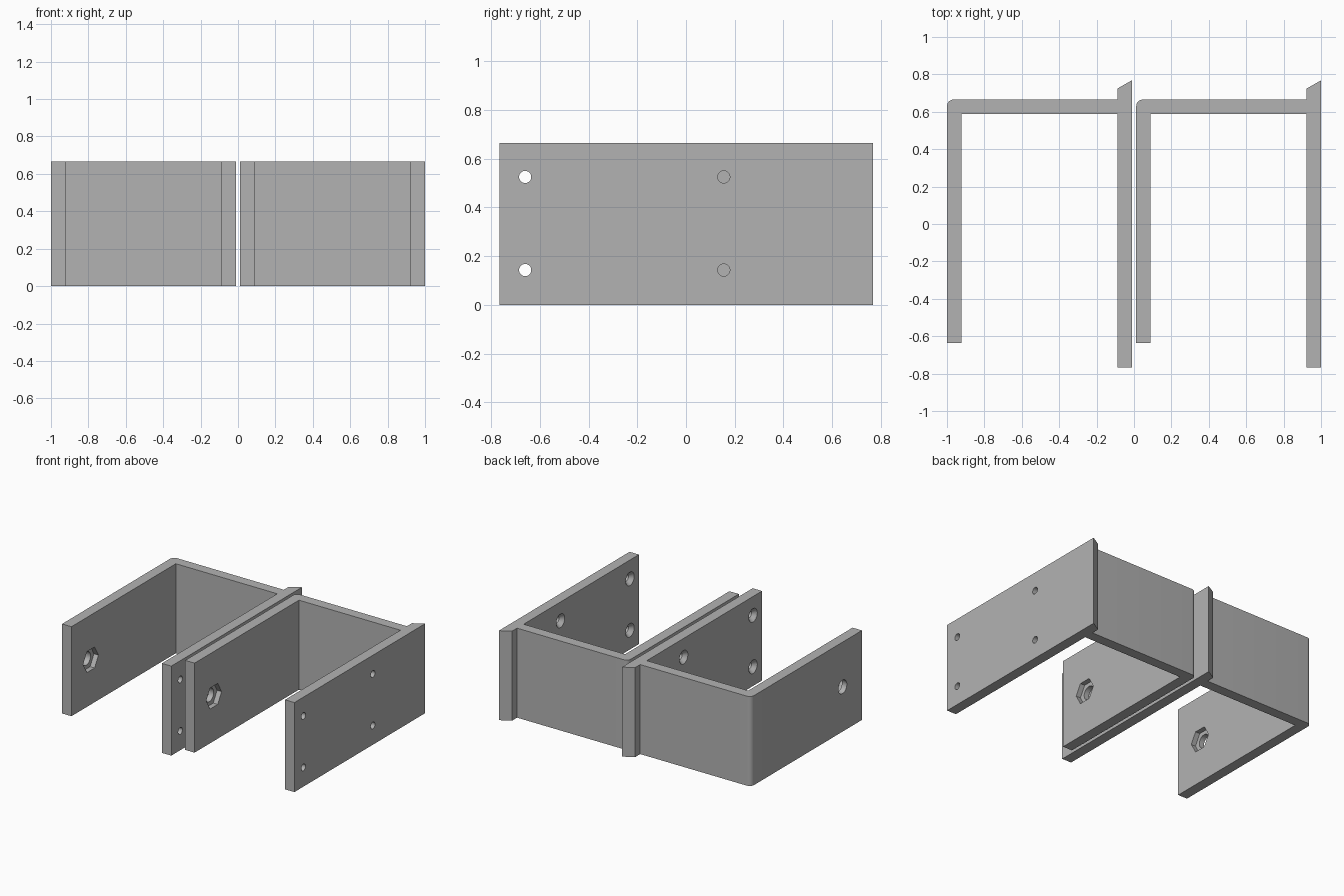
import bpy, bmesh, math
from mathutils import Matrix

if "Cube" in bpy.data.objects:
    bpy.data.objects.remove(bpy.data.objects["Cube"])

H = 0.665           # height of the brackets
STEP = 1.012        # spacing between the two brackets
XL, XR, T = -1.0, -0.012, 0.077   # outer faces and wall thickness

grey = bpy.data.materials.new("plain grey")
grey.diffuse_color = (0.45, 0.45, 0.45, 1)
grey.use_nodes = True
grey.node_tree.nodes["Principled BSDF"].inputs["Base Color"].default_value = grey.diffuse_color


def prism(name, outline, height):
    """Solid made by extruding a flat outline upward."""
    bm = bmesh.new()
    base = bm.faces.new([bm.verts.new((x, y, 0)) for x, y in outline])
    top = bmesh.ops.extrude_face_region(bm, geom=[base])["geom"]
    bmesh.ops.translate(bm, vec=(0, 0, height),
                        verts=[v for v in top if isinstance(v, bmesh.types.BMVert)])
    bmesh.ops.recalc_face_normals(bm, faces=bm.faces)
    return finish(name, bm)


def finish(name, bm):
    me = bpy.data.meshes.new(name)
    bm.to_mesh(me)
    bm.free()
    me.materials.append(grey)
    ob = bpy.data.objects.new(name, me)
    bpy.context.collection.objects.link(ob)
    return ob


def cut(target, x0, x1, r0, r1, y, z, sides=32):
    """Subtract a cone or cylinder running along x from x0 to x1."""
    bm = bmesh.new()
    m = Matrix.Translation(((x0 + x1) / 2, y, z)) @ Matrix.Rotation(math.pi / 2, 4, 'Y')
    # rotate so that a corner of the six-sided pocket points along y
    m = m @ Matrix.Rotation(math.pi / 2 if sides == 6 else 0, 4, 'Z')
    bmesh.ops.create_cone(bm, cap_ends=True, segments=sides, radius1=r0, radius2=r1,
                          depth=x1 - x0, matrix=m)
    if sides == 6:
        # align the corners to y whatever the starting angle of the primitive
        v = bm.verts[:][0].co
        a = math.atan2(v.z - z, v.y - y)
        c = Matrix.Translation((0, y, z))
        bmesh.ops.transform(bm, verts=bm.verts,
                            matrix=c @ Matrix.Rotation(-a, 4, 'X') @ c.inverted())
    cutter = finish("cutter", bm)
    cutter.hide_render = True
    mod = target.modifiers.new("cut", 'BOOLEAN')
    mod.operation, mod.solver, mod.object = 'DIFFERENCE', 'EXACT', cutter
    bpy.context.view_layer.objects.active = target
    bpy.ops.object.modifier_apply(modifier=mod.name)
    bpy.data.objects.remove(cutter)


# bracket outline with one rounded back corner and a slanted tail
r = 0.035
corner = [(XL + r - r * math.cos(a), 0.665 - r + r * math.sin(a))
          for a in (i * math.pi / 16 for i in range(9))]
outline = [(XL, -0.637)] + corner + [
    (XR - T, 0.665), (XR - T, 0.724), (XR, 0.768), (XR, -0.766), (XR - T, -0.766),
    (XR - T, 0.588), (XL + T, 0.588), (XL + T, -0.637)]
left = prism("left_bracket", outline, H)

# bolt hole with a six-sided nut pocket on the inner face
cut(left, XL - 0.05, XL + 0.12, 0.05, 0.05, -0.41, H / 2)
cut(left, XL + 0.04, XL + 0.12, 0.09, 0.09, -0.41, H / 2, 6)

# four countersunk screw holes, wide on the inner face
for y in (-0.66, 0.155):
    for z in (0.143, 0.525):
        cut(left, XR - T - 0.05, XR + 0.05, 0.025, 0.025, y, z)
        cut(left, XR - T - 0.01, XR - T + 0.03, 0.058, 0.025, y, z)

# smooth the round corner and holes, keep edges sharp
bpy.ops.object.select_all(action='DESELECT')
left.select_set(True)
bpy.context.view_layer.objects.active = left
bpy.ops.object.shade_smooth_by_angle(angle=math.radians(25))

# matching second bracket
right = left.copy()
right.data = left.data.copy()
right.name = "right_bracket"
right.location.x = STEP
bpy.context.collection.objects.link(right)
